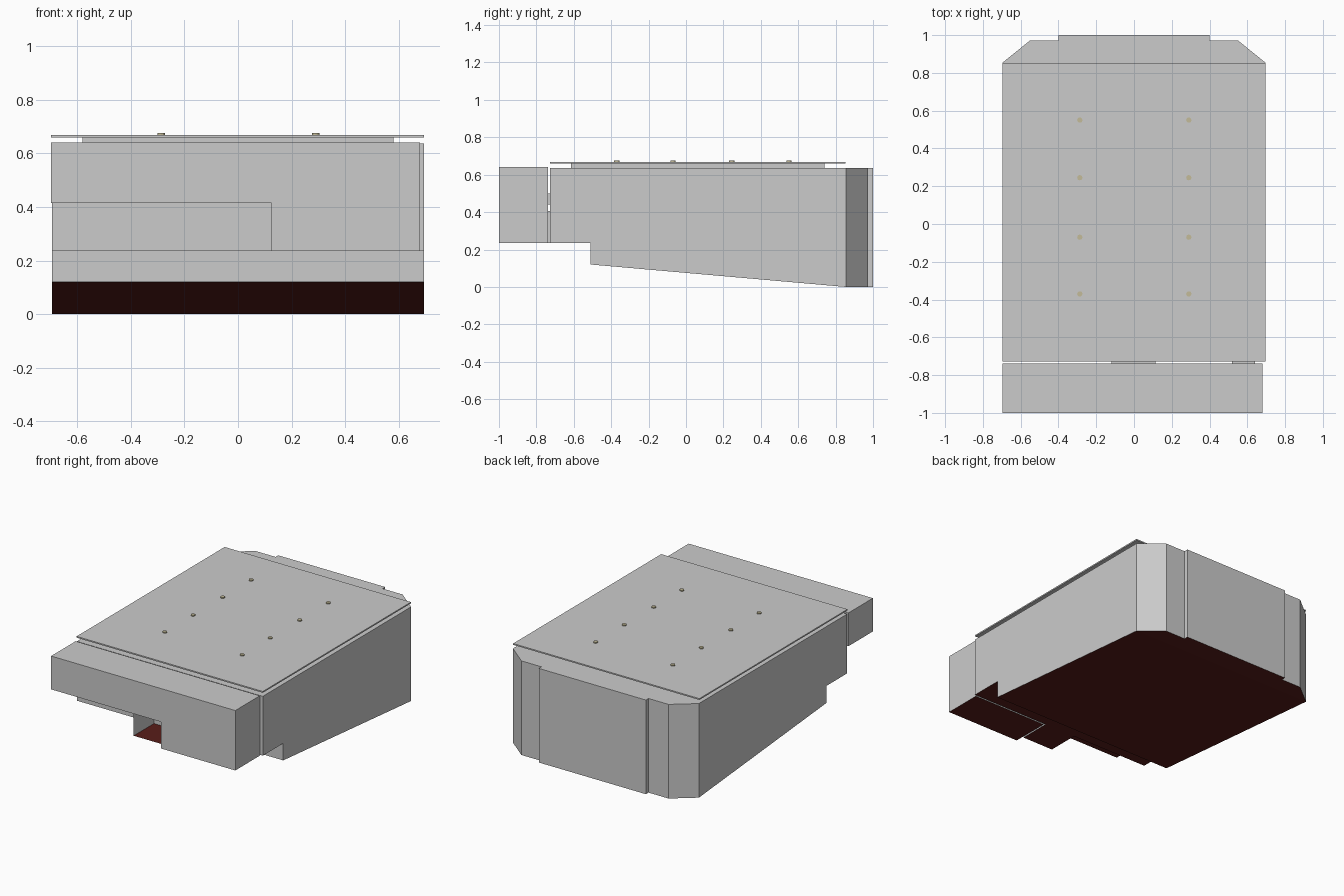
import bpy, bmesh
from mathutils import Vector

if "Cube" in bpy.data.objects:
    bpy.data.objects.remove(bpy.data.objects["Cube"])


def material(name, color):
    m = bpy.data.materials.new(name)
    m.diffuse_color = color
    m.use_nodes = True
    m.node_tree.nodes["Principled BSDF"].inputs["Base Color"].default_value = m.diffuse_color
    return m


RED = material("dark_red", (0.10, 0.012, 0.01, 1))
BRASS = material("dull_brass", (0.55, 0.50, 0.32, 1))


def finish(name, bm):
    bmesh.ops.recalc_face_normals(bm, faces=bm.faces[:])
    me = bpy.data.meshes.new(name)
    bm.to_mesh(me)
    bm.free()
    ob = bpy.data.objects.new(name, me)
    bpy.context.collection.objects.link(ob)
    return ob


def prism(name, pts, offset):
    """Extrude a closed 3D outline along an offset vector."""
    bm = bmesh.new()
    face = bm.faces.new([bm.verts.new(p) for p in pts])
    new = bmesh.ops.extrude_face_region(bm, geom=[face], use_keep_orig=True)["geom"]
    bmesh.ops.translate(bm, vec=Vector(offset),
                        verts=[g for g in new if isinstance(g, bmesh.types.BMVert)])
    return finish(name, bm)


def box(name, x0, x1, y0, y1, z0, z1):
    return prism(name, [(x0, y0, z0), (x1, y0, z0), (x1, y1, z0), (x0, y1, z0)],
                 (0, 0, z1 - z0))


def paint_underside(ob):
    """Grey object with dark red downward-facing faces."""
    grey = bpy.data.materials.get("grey") or material("grey", (0.8, 0.8, 0.8, 1))
    ob.data.materials.append(grey)
    ob.data.materials.append(RED)
    for p in ob.data.polygons:
        p.material_index = int(p.normal.z < -0.5)


# Main body: plan outline with chamfered rear, trimmed by the side profile
half = [(0.695, -0.728), (0.695, 0.855), (0.55, 0.972), (0.40, 0.972), (0.40, 1.0)]
plan = half + [(-x, y) for x, y in reversed(half)]
body = prism("main_body", [(x, y, -0.1) for x, y in plan], (0, 0, 0.9))
side = [(-1.2, 0.235), (-0.51, 0.235), (-0.51, 0.12), (0.855, 0.0),
        (1.2, 0.0), (1.2, 0.636), (-1.2, 0.636)]
cutter = prism("side_profile_cutter", [(-1, y, z) for y, z in side], (2, 0, 0))
cutter.hide_render = True
mod = body.modifiers.new("trim", "BOOLEAN")
mod.operation = "INTERSECT"
mod.solver = "EXACT"
mod.object = cutter
dg = bpy.context.evaluated_depsgraph_get()
trimmed = bpy.data.meshes.new_from_object(body.evaluated_get(dg))
body.modifiers.clear()
body.data = trimmed
bpy.data.objects.remove(cutter)
paint_underside(body)

# Front block: L-shaped front, raised on the left
front = [(-0.697, 0.415), (0.125, 0.415), (0.125, 0.235),
         (0.68, 0.235), (0.68, 0.64), (-0.697, 0.64)]
paint_underside(prism("front_block", [(x, -1.0, z) for x, z in front], (0, 0.262, 0)))

# Open-fronted pocket beside the block's lower part
pocket = box("front_pocket", -0.118, 0.115, -0.945, -0.728, 0.235, 0.405)
paint_underside(pocket)
bm = bmesh.new()
bm.from_mesh(pocket.data)
bmesh.ops.delete(bm, geom=[f for f in bm.faces if f.normal.y < -0.5], context="FACES")
bm.to_mesh(pocket.data)
bm.free()

# Small link between front block and body
box("block_link", 0.52, 0.64, -0.738, -0.728, 0.44, 0.50)

# Raised plinth and cover plate
box("cover_plinth", -0.58, 0.58, -0.615, 0.74, 0.636, 0.66)
box("cover_plate", -0.697, 0.695, -0.728, 0.853, 0.66, 0.669)

# Two rows of bolts
for x in (-0.287, 0.29):
    for y in (-0.37, -0.07, 0.245, 0.55):
        bm = bmesh.new()
        bmesh.ops.create_cone(bm, cap_ends=True, segments=12,
                              radius1=0.014, radius2=0.014, depth=0.007)
        bolt = finish("cover_bolt", bm)
        bolt.location = (x, y, 0.6725)
        bolt.data.materials.append(BRASS)
